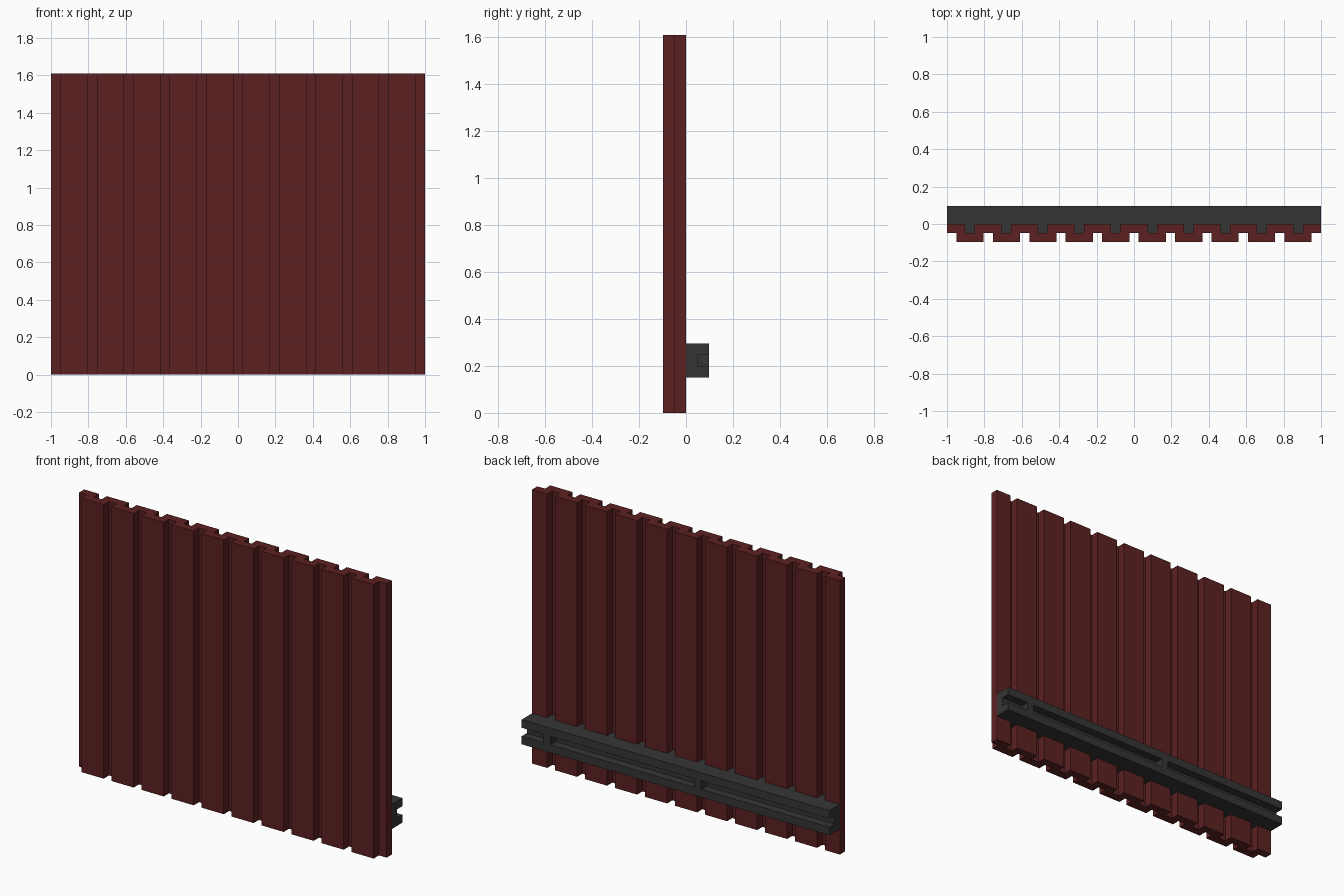
import bpy, bmesh
from mathutils import Vector

cube = bpy.data.objects.get("Cube")
if cube:
    bpy.data.objects.remove(cube, do_unlink=True)

HEIGHT = 1.61            # panel height
DEPTH = 0.097            # panel and rail depth
STEP = 0.048             # half depth, where ribs and grooves meet
RIBS, RIB_W, GAP = 10, 0.145, 0.05
PITCH = RIB_W + GAP
RAIL_LOW, RAIL_HIGH = 0.15, 0.295
SLOT_LOW, SLOT_HIGH = 0.197, 0.247


def material(name, rgb):
    mat = bpy.data.materials.new(name)
    mat.use_nodes = True
    mat.diffuse_color = (*rgb, 1)
    mat.node_tree.nodes["Principled BSDF"].inputs["Base Color"].default_value = (*rgb, 1)
    return mat


def extrude(name, points, direction, mat):
    """Extrude a flat outline of 3D points into a solid."""
    bm = bmesh.new()
    face = bm.faces.new([bm.verts.new(p) for p in points])
    result = bmesh.ops.extrude_face_region(bm, geom=[face])
    moved = [g for g in result["geom"] if isinstance(g, bmesh.types.BMVert)]
    bmesh.ops.translate(bm, verts=moved, vec=Vector(direction))
    bmesh.ops.recalc_face_normals(bm, faces=bm.faces)
    mesh = bpy.data.meshes.new(name)
    bm.to_mesh(mesh)
    bm.free()
    mesh.materials.append(mat)
    obj = bpy.data.objects.new(name, mesh)
    bpy.context.collection.objects.link(obj)
    return obj


def box(name, x0, x1, y0, y1, z0, z1, mat):
    outline = [(x0, y0, z0), (x1, y0, z0), (x1, y1, z0), (x0, y1, z0)]
    return extrude(name, outline, (0, 0, z1 - z0), mat)


red = material("dark red", (0.108, 0.0155, 0.0155))
grey = material("charcoal", (0.036, 0.036, 0.036))
rib_centres = [(i - (RIBS - 1) / 2) * PITCH for i in range(RIBS)]

# Corrugated panel: raised ribs in front, narrow grooves behind each rib
front, back = [(-1, -STEP)], [(-1, 0)]
for c in rib_centres:
    a, b = c - RIB_W / 2, c + RIB_W / 2
    front += [(a, -STEP), (a, -DEPTH), (b, -DEPTH), (b, -STEP)]
    a, b = c - GAP / 2, c + GAP / 2
    back += [(a, 0), (a, -STEP), (b, -STEP), (b, 0)]
front.append((1, -STEP))
back.append((1, 0))
outline = [(x, y, 0) for x, y in front + back[::-1]]
extrude("corrugated_panel", outline, (0, 0, HEIGHT), red)

# Rail across the back, with a long slot open at both ends
section = [(0, RAIL_LOW), (DEPTH, RAIL_LOW), (DEPTH, SLOT_LOW), (STEP, SLOT_LOW),
           (STEP, SLOT_HIGH), (DEPTH, SLOT_HIGH), (DEPTH, RAIL_HIGH), (0, RAIL_HIGH)]
extrude("back_rail", [(-1, y, z) for y, z in section], (2, 0, 0), grey)

# Blocks that bridge the slot
for i, x in enumerate((0.835, -0.145)):
    box(f"slot_block_{i + 1}", x - 0.022, x + 0.022, STEP, DEPTH, SLOT_LOW, SLOT_HIGH, grey)

# Teeth that seat the rail in the panel grooves
for i, c in enumerate(rib_centres):
    box(f"rail_tooth_{i + 1}", c - GAP / 2, c + GAP / 2, -STEP, 0, RAIL_LOW, RAIL_HIGH, grey)
